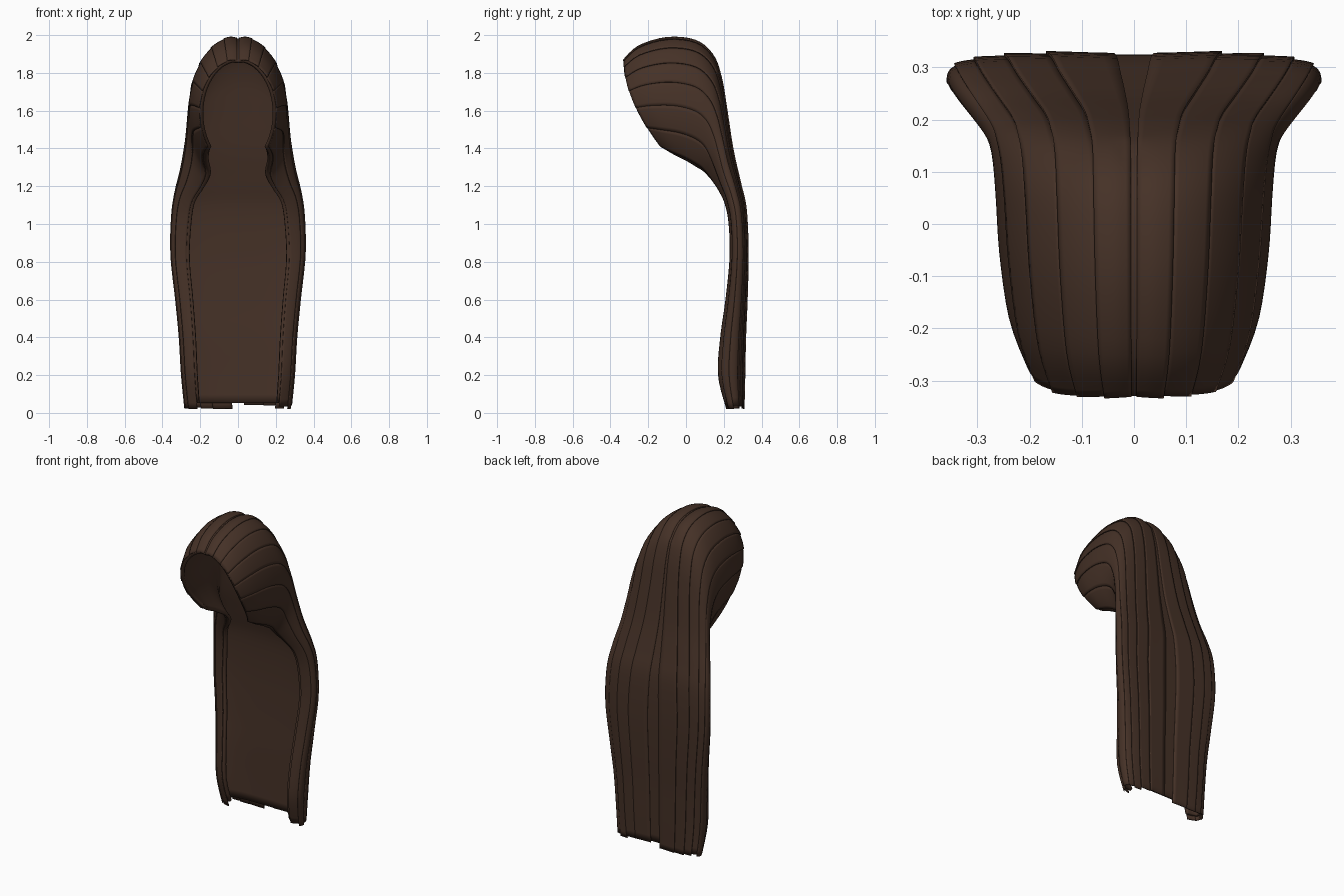
import bpy, bmesh, math, random
from mathutils import Vector

if "Cube" in bpy.data.objects:
    bpy.data.objects.remove(bpy.data.objects["Cube"])

random.seed(4)
hair = bpy.data.materials.new("dark_brown")
hair.diffuse_color = (0.06, 0.031, 0.02, 1)
hair.use_nodes = True
hair.node_tree.nodes["Principled BSDF"].inputs["Base Color"].default_value = hair.diffuse_color

# Arched sections from face rim, over the crown, down the back:
# ridge y, ridge z, edge y, edge z, half width, sweep angle, squareness, forward bulge
SECTIONS = [
    (-.330, 1.87, -.12, 1.40, .200, 2.30, 1.0, .050),
    (-.250, 1.945, -.06, 1.365, .232, 2.35, 1.0, .035),
    (-.100, 1.99, .00, 1.335, .250, 2.40, 1.0, .015),
    (.050, 1.975, .05, 1.305, .257, 2.45, 1.0, 0),
    (.140, 1.90, .09, 1.28, .262, 2.50, 1.0, 0),
    (.185, 1.78, .12, 1.25, .268, 2.55, .95, 0),
    (.212, 1.62, .145, 1.22, .278, 2.55, .9, 0),
    (.245, 1.40, .175, 1.18, .300, 2.55, .8, 0),
    (.285, 1.22, .21, 1.11, .330, 2.50, .7, 0),
    (.315, 1.08, .232, 1.00, .347, 2.50, .65, 0),
    (.325, .85, .237, .82, .350, 2.50, .6, 0),
    (.320, .60, .215, .60, .325, 2.50, .6, 0),
    (.312, .40, .187, .40, .306, 2.50, .6, 0),
    (.308, .20, .175, .20, .294, 2.50, .6, 0),
    (.303, .02, .22, .02, .276, 2.50, .6, 0),
]
LAST = len(SECTIONS) - 1


def section(s):
    """Smoothly interpolated section values at position s."""
    i = min(max(int(s), 0), LAST - 1)
    f = s - i
    a, b, c, d = (SECTIONS[min(max(k, 0), LAST)] for k in range(i - 1, i + 3))
    return [.5 * (2 * q + (r - p) * f + (2 * p - 5 * q + 4 * r - w) * f * f
                  + (3 * q - p - 3 * r + w) * f ** 3) for p, q, r, w in zip(a, b, c, d)]


def spow(v, p):
    return math.copysign(abs(v) ** p, v)


def point(s, u):
    """Point on the hair surface; u runs -1..1 from edge to edge."""
    py, pz, ey, ez, w, T, p, bulge = section(s)
    t = u * T
    low = spow(math.cos(T), p)
    d = (spow(math.cos(t), p) - low) / (1 - low)
    if s < 4:  # centre parting
        d -= .014 * math.exp(-(t / .1) ** 2)
    y = ey + (py - ey) * d - bulge * 4 * d * (1 - d)
    return Vector((w * spow(math.sin(t), p), y, ez + (pz - ez) * d))


def lifted(s, u, h):
    e = .01
    n = (point(s, u + e) - point(s, u - e)).cross(
        point(min(s + e, LAST), u) - point(max(s - e, 0), u))
    return point(s, u) + n.normalized() * h


def sheet(name, u0, u1, s0, s1, cols, rows, lift, thick):
    """Strip of the hair surface, raised by lift(k) across its width."""
    bm = bmesh.new()
    grid = [[bm.verts.new(lifted(s0 + (s1 - s0) * r / rows, u0 + (u1 - u0) * c / cols,
                                 lift(c / cols)))
             for c in range(cols + 1)] for r in range(rows + 1)]
    for r in range(rows):
        for c in range(cols):
            bm.faces.new((grid[r][c], grid[r][c + 1], grid[r + 1][c + 1], grid[r + 1][c]))
    me = bpy.data.meshes.new(name)
    bm.to_mesh(me)
    bm.free()
    me.materials.append(hair)
    ob = bpy.data.objects.new(name, me)
    bpy.context.collection.objects.link(ob)
    m = ob.modifiers.new("thickness", 'SOLIDIFY')
    m.thickness = thick
    m.offset = -1
    bpy.context.view_layer.objects.active = ob
    ob.select_set(True)
    bpy.ops.object.shade_smooth_by_angle(angle=math.radians(40))
    ob.select_set(False)


# Continuous hair shell, open at the face
sheet("hair_shell", -1, 1, 0, LAST - .25, 60, 56, lambda k: 0, .018)

# Overlapping locks on each side, one edge raised, uneven ends
CUTS = [.01, .12, .24, .37, .5, .64, .8, .97]
for side in (-1, 1):
    for i, (a, b) in enumerate(zip(CUTS, CUTS[1:])):
        sheet("lock_%s_%d" % ("left" if side < 0 else "right", i + 1),
              *((a, b) if side > 0 else (-b, -a)),
              random.uniform(0, .06), LAST - random.uniform(0, .2), 7, 56,
              (lambda k: .003 + .005 * k) if side > 0 else (lambda k: .008 - .005 * k), .006)
